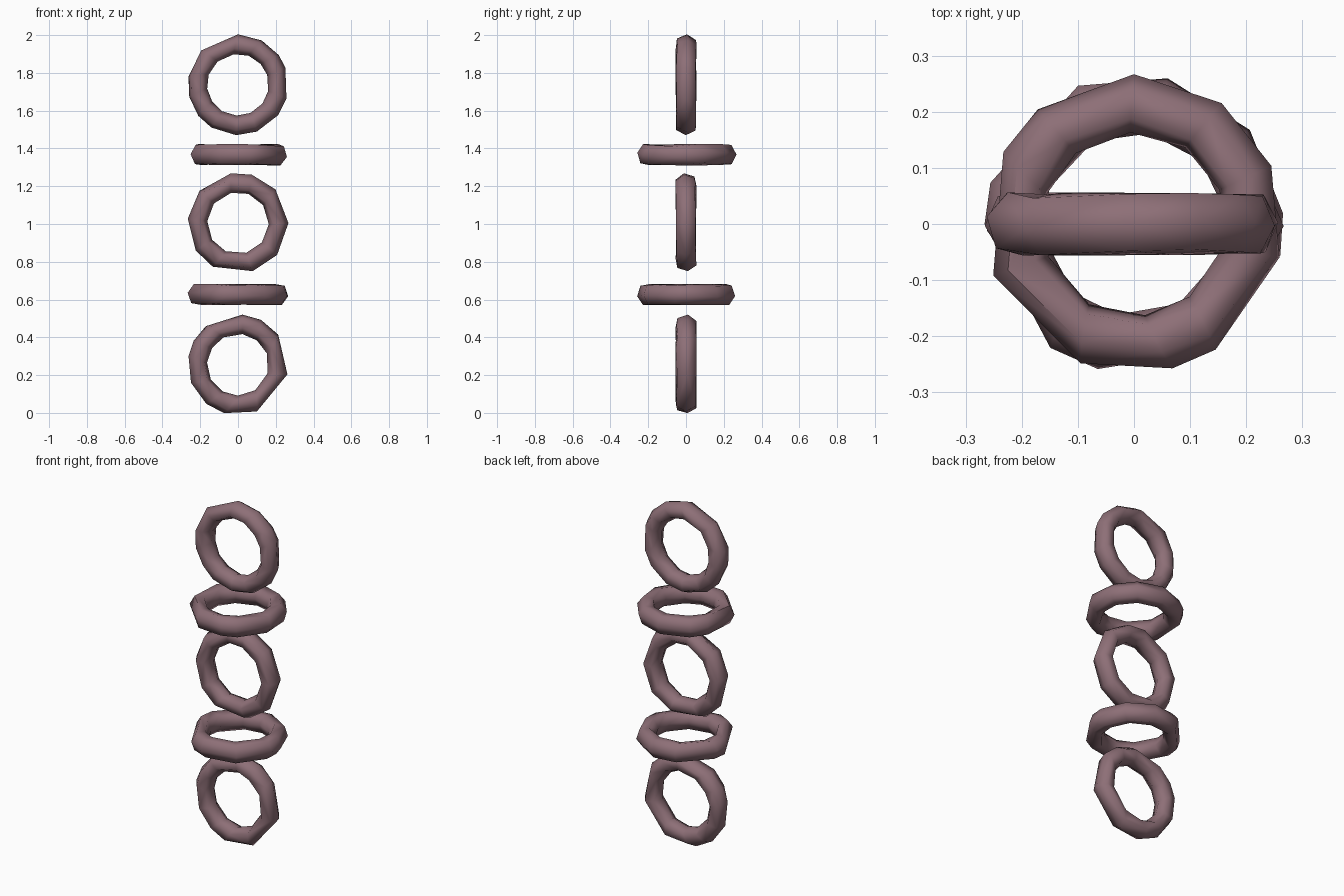
import bpy
import bmesh
import random
from math import sin, cos, pi, tau, radians
from mathutils import Matrix

cube = bpy.data.objects.get("Cube")
if cube:
    bpy.data.objects.remove(cube, do_unlink=True)

# Single dusty mauve colour
mauve = bpy.data.materials.new("dusty mauve")
mauve.use_nodes = True
colour = (0.27, 0.16, 0.185, 1)
mauve.diffuse_color = colour
bsdf = mauve.node_tree.nodes["Principled BSDF"]
bsdf.inputs["Base Color"].default_value = colour
bsdf.inputs["Roughness"].default_value = 0.8

MAJOR, MINOR, HALF_THICK, SIDES = 0.215, 0.052, 0.059, 6
rng = random.Random(4)


def rough_ring(name, height, upright, corners):
    """Faceted chain ring whose rim has corners at the given angles."""
    bm = bmesh.new()
    n = len(corners)
    mean = sum(radians(a) - tau * i / n for i, a in enumerate(corners)) / n
    loops = []
    for i, corner in enumerate(corners):
        twist = rng.uniform(-0.25, 0.25)
        loop = []
        for j in range(SIDES):
            t = tau * j / SIDES + twist
            # Rim follows the irregular corners, the hole is more even
            inner = (1 - cos(t)) / 2 * 0.7
            a = radians(corner) * (1 - inner) + (mean + tau * i / n) * inner
            r = MAJOR + MINOR * cos(t)
            loop.append(bm.verts.new((r * cos(a), r * sin(a),
                                      HALF_THICK * sin(t))))
        loops.append(loop)
    for i in range(n):
        here, there = loops[i], loops[(i + 1) % n]
        for j in range(SIDES):
            k = (j + 1) % SIDES
            bm.faces.new((here[j], there[j], there[k], here[k]))
    bmesh.ops.triangulate(bm, faces=bm.faces[:], quad_method='SHORT_EDGE')
    if upright:
        bm.transform(Matrix.Rotation(pi / 2, 4, 'X'))
    bmesh.ops.recalc_face_normals(bm, faces=bm.faces[:])
    mesh = bpy.data.meshes.new(name)
    bm.to_mesh(mesh)
    bm.free()
    mesh.materials.append(mauve)
    ring = bpy.data.objects.new(name, mesh)
    ring.location.z = height
    bpy.context.collection.objects.link(ring)
    bpy.ops.object.select_all(action='DESELECT')
    ring.select_set(True)
    bpy.context.view_layer.objects.active = ring
    bpy.ops.object.shade_smooth_by_angle(angle=radians(75))


# Chain of alternating upright and flat rings, bottom to top
rough_ring("bottom_ring", 0.255, True,
           (-11, 37, 63, 85, 130, 152, 170, 201, 231, 254, 292))
rough_ring("lower_flat_ring", 0.627, False,
           (-12, 4, 39, 77, 112, 164, 180, 236, 256, 303))
rough_ring("middle_ring", 1.005, True,
           (0, 42, 74, 98, 140, 175, 213, 240, 287, 321))
rough_ring("upper_flat_ring", 1.367, False,
           (-13, 23, 54, 90, 130, 151, 200, 249, 285, 303))
rough_ring("top_ring", 1.737, True,
           (-16, 20, 36, 62, 90, 137, 171, 194, 218, 238, 268, 292, 323))
